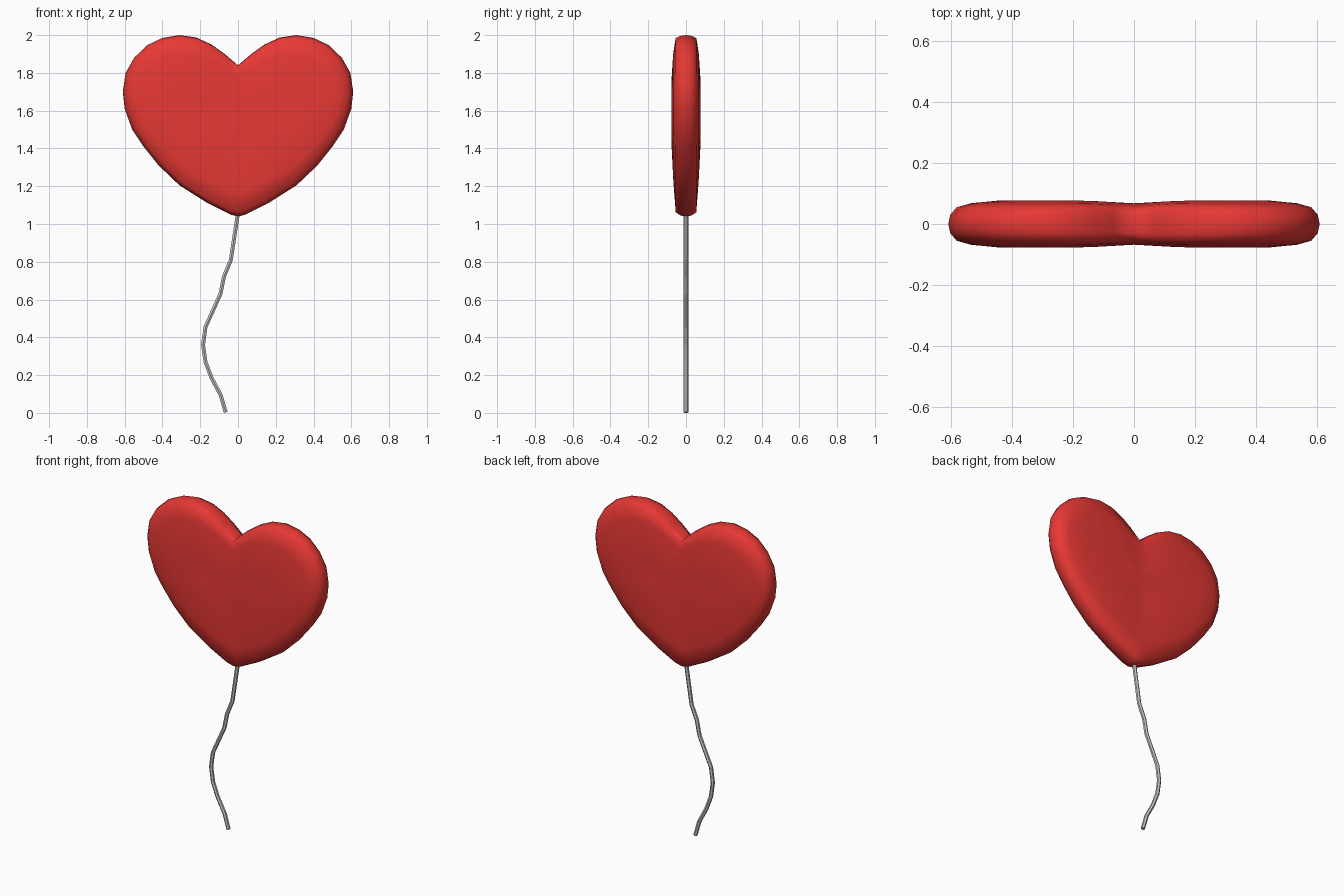
import bpy, bmesh, math

if "Cube" in bpy.data.objects:
    bpy.data.objects.remove(bpy.data.objects["Cube"])

# Half outline of the heart (x, z), notch to tip
half = [(0, 1.84), (.07, 1.90), (.14, 1.95), (.22, 1.987), (.31, 2.0), (.40, 1.985),
        (.48, 1.947), (.55, 1.88), (.595, 1.80), (.61, 1.70), (.60, 1.61), (.56, 1.50),
        (.50, 1.41), (.42, 1.31), (.31, 1.205), (.16, 1.11), (.04, 1.05), (0, 1.04)]
outline = half + [(-x, z) for x, z in half[-2:0:-1]]

# Concentric rings: x scale, z scale, half thickness
rings = [(1, 1, 0), (.99, .99, .03), (.955, .96, .055), (.88, .76, .068),
         (.73, .42, .077), (.4, .2, .077)]
CZ = 1.585

bm = bmesh.new()


def crease(x, sx):
    # shallow valley down the middle of the puffed faces
    return 1 if sx > .9 else 1 - .12 * math.exp(-(x / .1) ** 2)


def ring(sx, sz, y):
    return [bm.verts.new((x * sx, y * crease(x * sx, sx), CZ + (z - CZ) * sz)) for x, z in outline]


def bridge(a, b):
    n = len(a)
    for i in range(n):
        j = (i + 1) % n
        bm.faces.new((a[i], a[j], b[j], b[i]))


# Balloon: both faces share the rim
rim = ring(*rings[0])
for side in (-1, 1):
    prev = rim
    for sx, sz, t in rings[1:]:
        cur = ring(sx, sz, t * side)
        bridge(prev, cur)
        prev = cur
    c = bm.verts.new((0, .068 * side, CZ))
    for i in range(len(prev)):
        bm.faces.new((prev[i], prev[(i + 1) % len(prev)], c))
bmesh.ops.recalc_face_normals(bm, faces=bm.faces)
for f in bm.faces:
    f.smooth = True
me = bpy.data.meshes.new("heart_balloon")
bm.to_mesh(me)
bm.free()
heart = bpy.data.objects.new("heart_balloon", me)
bpy.context.collection.objects.link(heart)
red = bpy.data.materials.new("red")
red.diffuse_color = (.8, .04, .035, 1)
red.use_nodes = True
red.node_tree.nodes["Principled BSDF"].inputs["Base Color"].default_value = red.diffuse_color
me.materials.append(red)

# String: wavy tube hanging from the tip
path = [(0, 1.06), (-.038, .81), (-.075, .72), (-.093, .63), (-.172, .455), (-.185, .36),
        (-.172, .27), (-.14, .185), (-.092, .095), (-.065, .003)]
cu = bpy.data.curves.new("string", 'CURVE')
cu.dimensions = '3D'
cu.bevel_depth = .012
cu.bevel_resolution = 1
cu.use_fill_caps = True
sp = cu.splines.new('POLY')
sp.points.add(len(path) - 1)
for p, (x, z) in zip(sp.points, path):
    p.co = (x, 0, z, 1)
sp.use_smooth = False
bpy.context.collection.objects.link(bpy.data.objects.new("string", cu))
